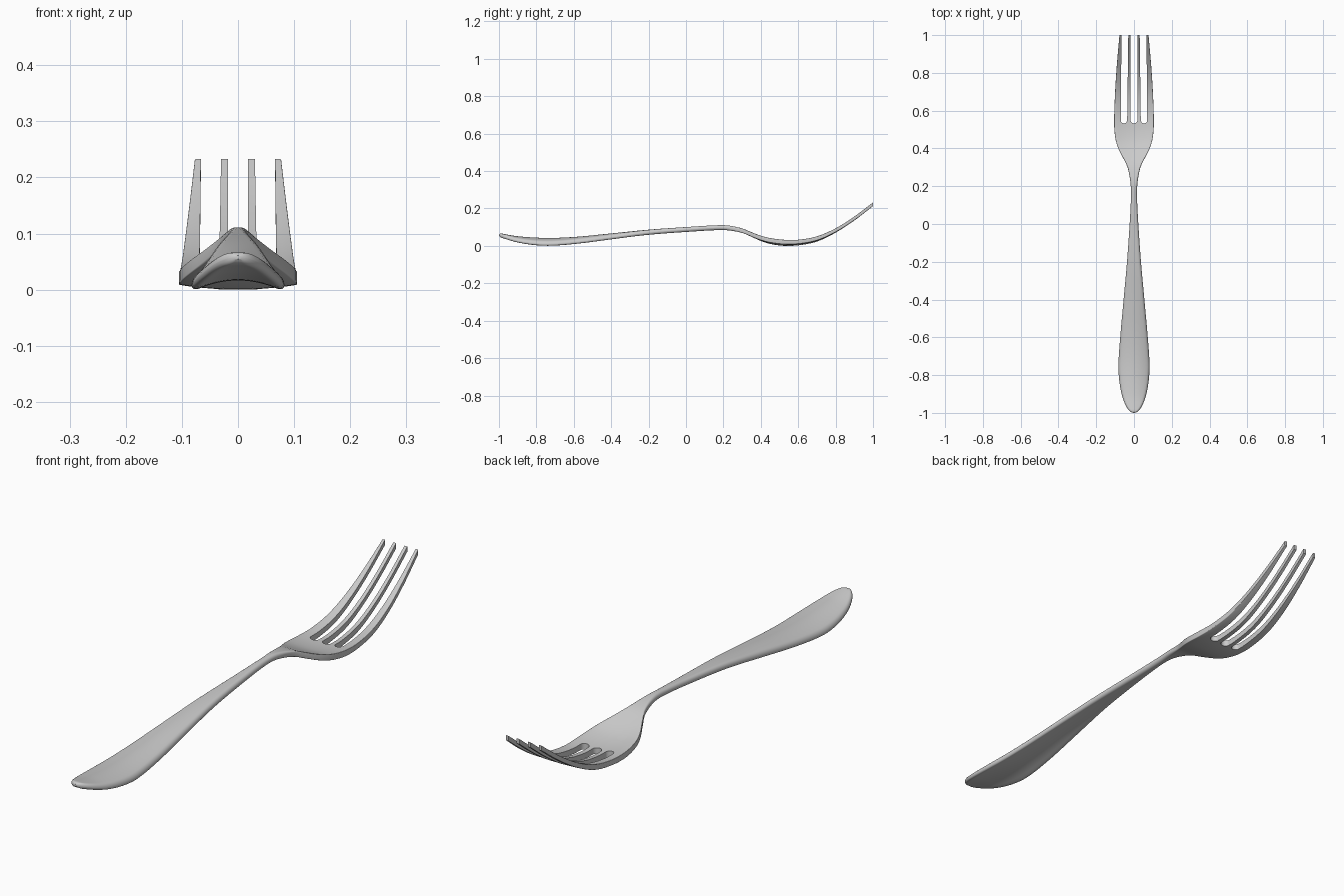
import bpy, bmesh, math

if "Cube" in bpy.data.objects:
    bpy.data.objects.remove(bpy.data.objects["Cube"])

# stations: y, half width, centre height, half thickness, crown, corner rounding
ROWS = [
    (-1.00, .083, .060, .011, -2.8, 1), (-.90, .083, .042, .012, -3, 1),
    (-.75, .083, .032, .013, -3, 1), (-.60, .073, .037, .013, -3, 1),
    (-.40, .055, .056, .013, -3, 1), (-.20, .037, .076, .013, -2, 1),
    (.00, .023, .090, .013, -1, 1), (.15, .016, .099, .013, 0, 1),
    (.22, .019, .099, .013, 0, .9), (.30, .034, .084, .012, 0, .5),
    (.35, .058, .063, .012, .3, .3), (.40, .083, .041, .012, .6, .2),
    (.45, .098, .025, .012, .8, .2), (.52, .105, .015, .012, .8, .2),
    (.60, .104, .016, .011, .8, .2), (.70, .100, .036, .011, .7, .2),
    (.80, .094, .083, .010, .4, .2), (.90, .086, .148, .010, .2, .2),
    (1.00, .077, .225, .010, 0, .2)]


def slope(i, c):
    a, b = ROWS[max(i - 1, 0)], ROWS[min(i + 1, len(ROWS) - 1)]
    return (b[c] - a[c]) / (b[0] - a[0])


def sample(y):
    i = 0
    while i < len(ROWS) - 2 and y > ROWS[i + 1][0]:
        i += 1
    a, b = ROWS[i], ROWS[i + 1]
    h = b[0] - a[0]
    s = (y - a[0]) / h
    out = []
    for c in range(1, 6):
        out.append((2*s**3 - 3*s*s + 1) * a[c] + (s**3 - 2*s*s + s) * h * slope(i, c)
                   + (3*s*s - 2*s**3) * b[c] + (s**3 - s*s) * h * slope(i + 1, c))
    return out


def section(y):
    w, z, t, crown, k = sample(y)
    if y < -.74:      # elliptical handle end
        w = .083 * math.sqrt(max(1 - ((y + .74) / .26) ** 2, .001))
    if y < -.985:     # rounded end edge
        t *= math.sqrt(max(1 - ((y + .985) / .015) ** 2, .1))
    r = min(max(min(k, 1), .1) * t, w) * .98
    half = []
    for j in range(5):    # right-hand lower then upper corner
        a = -math.pi / 2 + j * math.pi / 8
        half.append((w - r + r * math.cos(a), -t + r + r * math.sin(a)))
    half += [(x, -v) for x, v in reversed(half)]
    flat = [(w - r) * (1 - 2 * j / 12) for j in range(1, 12)]
    pts = half + [(x, t) for x in flat]
    pts += [(-x, -v) for x, v in half] + [(-x, -t) for x in flat]
    return [(x, y, z + v + crown * x * x) for x, v in pts]


def make(name, bm):
    bmesh.ops.recalc_face_normals(bm, faces=bm.faces)
    me = bpy.data.meshes.new(name)
    bm.to_mesh(me)
    bm.free()
    ob = bpy.data.objects.new(name, me)
    bpy.context.collection.objects.link(ob)
    return ob


# fork body: lofted handle, neck and head
ys = [-.74 - .26 * math.cos(math.pi / 2 * i / 20) for i in range(20)]
ys += [-.74 + 1.74 * i / 100 for i in range(101)]
bm = bmesh.new()
rings = [[bm.verts.new(p) for p in section(y)] for y in ys]
for a, b in zip(rings, rings[1:]):
    for i in range(len(a)):
        j = (i + 1) % len(a)
        bm.faces.new((a[i], a[j], b[j], b[i]))
bm.faces.new(rings[0])
bm.faces.new(rings[-1])
bmesh.ops.remove_doubles(bm, verts=bm.verts, dist=1e-5)
fork = make("fork", bm)


# slots between the tines: round-bottomed tapered cutters
def slot(x0, x1, tip0, tip1):
    c, r = (x0 + x1) / 2, (x1 - x0) / 2
    pts = [(tip1, 1.02), (tip0, 1.02)]
    for i in range(13):
        a = math.pi + math.pi * i / 12
        pts.append((c + r * math.cos(a), .533 + r + r * math.sin(a)))
    bm = bmesh.new()
    f = bm.faces.new([bm.verts.new((x, y, -.2)) for x, y in pts])
    g = bmesh.ops.extrude_face_region(bm, geom=[f])
    for v in g["geom"]:
        if isinstance(v, bmesh.types.BMVert):
            v.co.z = .5
    ob = make("slot_cutter", bm)
    ob.hide_render = True
    return ob


bpy.context.view_layer.objects.active = fork
fork.select_set(True)
for dims in [(-.018, .018, -.018, .018), (.036, .070, .030, .066),
             (-.070, -.036, -.066, -.030)]:
    cutter = slot(*dims)
    mod = fork.modifiers.new("slot", 'BOOLEAN')
    mod.operation, mod.solver, mod.object = 'DIFFERENCE', 'EXACT', cutter
    bpy.ops.object.modifier_apply(modifier=mod.name)
    bpy.data.objects.remove(cutter)

# rest the fork on the ground
low = min(v.co.z for v in fork.data.vertices)
for v in fork.data.vertices:
    v.co.z -= low
bpy.ops.object.shade_smooth_by_angle(angle=math.radians(35))
